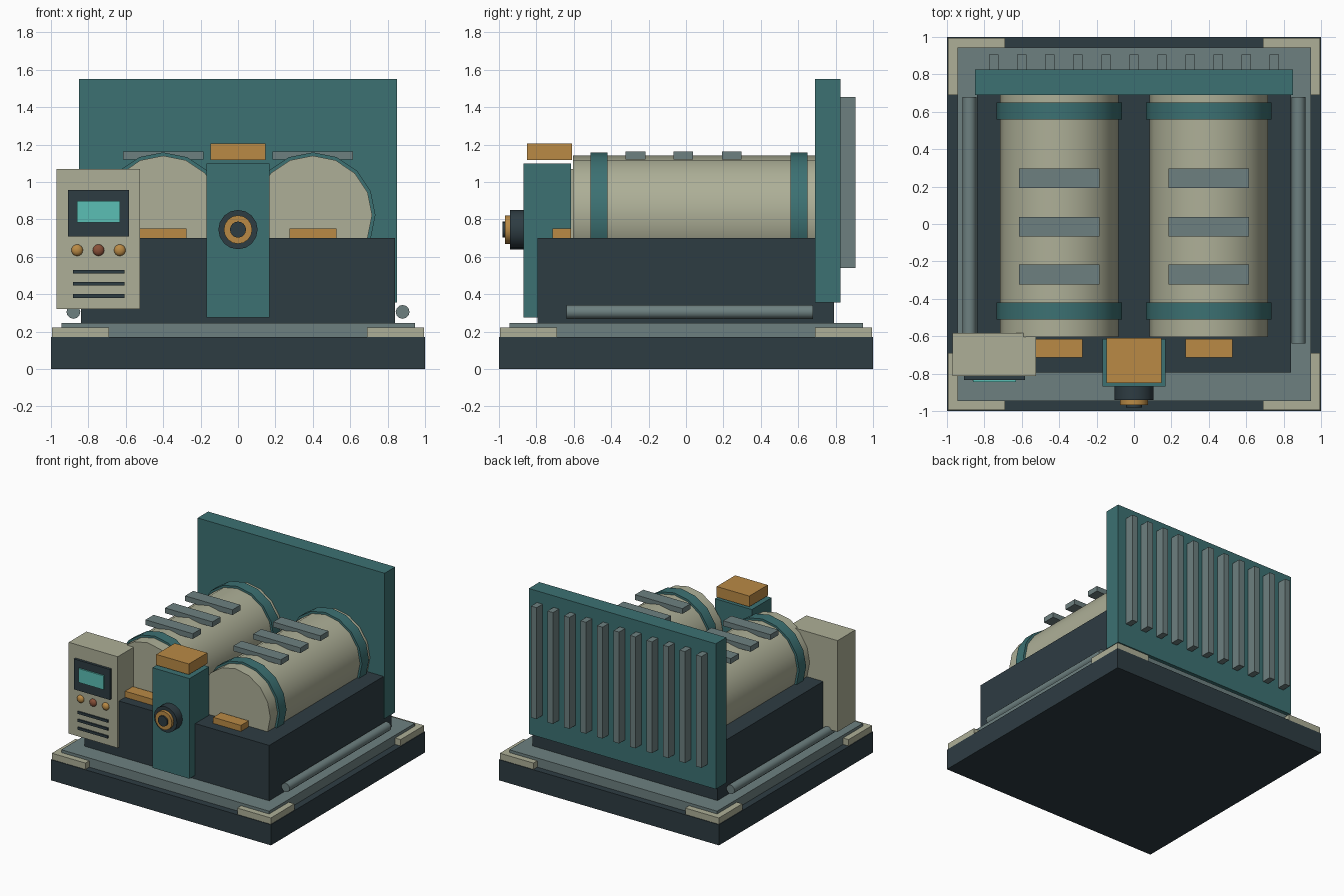
import bpy
from math import pi, radians

if "Cube" in bpy.data.objects:
    bpy.data.objects.remove(bpy.data.objects["Cube"])


def material(name, rgb):
    m = bpy.data.materials.new(name)
    m.diffuse_color = (*rgb, 1)
    m.use_nodes = True
    m.node_tree.nodes["Principled BSDF"].inputs["Base Color"].default_value = m.diffuse_color
    return m


DARK = material("dark_slate", (0.027, 0.045, 0.055))
TEAL = material("teal", (0.045, 0.165, 0.17))
CREAM = material("cream", (0.42, 0.43, 0.31))
GREY = material("blue_grey", (0.153, 0.216, 0.216))
ORANGE = material("orange", (0.49, 0.255, 0.06))
SCREEN = material("screen_cyan", (0.105, 0.52, 0.46))
RUST = material("rust", (0.25, 0.08, 0.04))


def box(name, mat, x, y, z):
    """Box from (min, max) ranges on each axis."""
    c = [(a + b) / 2 for a, b in (x, y, z)]
    bpy.ops.mesh.primitive_cube_add(size=1, location=c)
    ob = bpy.context.object
    ob.name = name
    ob.scale = [b - a for a, b in (x, y, z)]
    bpy.ops.object.transform_apply(location=False, rotation=False, scale=True)
    ob.data.materials.append(mat)
    return ob


def cyl_y(name, mat, x, z, r, y, sides=16):
    """Smooth cylinder lying along y, with a vertex at the top."""
    bpy.ops.mesh.primitive_cylinder_add(
        vertices=sides, radius=r, depth=y[1] - y[0],
        location=(x, (y[0] + y[1]) / 2, z), rotation=(pi / 2, 0, 0))
    ob = bpy.context.object
    ob.name = name
    ob.data.materials.append(mat)
    bpy.ops.object.shade_smooth_by_angle(angle=radians(35))
    return ob


def span(a, b, s):
    return (a, b) if s > 0 else (-b, -a)


# Base, deck plate and corner pads
box("base", DARK, (-1, 1), (-1, 1), (0, 0.17))
box("deck_plate", GREY, (-0.945, 0.945), (-0.945, 0.945), (0.17, 0.245))
for sx in (-1, 1):
    for sy in (-1, 1):
        box("corner_pad", CREAM, span(0.69, 0.995, sx), span(0.69, 0.995, sy), (0.17, 0.222))

# Main housing and rear radiator panel
box("housing", DARK, (-0.84, 0.84), (-0.795, 0.79), (0.245, 0.70))
box("rear_panel", TEAL, (-0.85, 0.85), (0.69, 0.827), (0.355, 1.55))
for i in range(11):
    x = -0.75 + 0.15 * i
    box("radiator_fin", GREY, (x - 0.025, x + 0.025), (0.82, 0.905), (0.54, 1.455))

# Twin tanks with bands, top straps, front steps and side pipes
for s in (-1, 1):
    cx = 0.4 * s
    cyl_y("tank", CREAM, cx, 0.823, 0.317, (-0.605, 0.70))
    for y in (-0.465, 0.605):
        cyl_y("tank_band", TEAL, cx, 0.823, 0.335, (y - 0.045, y + 0.045))
    for y in (-0.27, -0.015, 0.245):
        box("tank_strap", GREY, (cx - 0.215, cx + 0.215), (y - 0.053, y + 0.053), (1.12, 1.163))
    box("front_step", ORANGE, span(0.275, 0.527, s), (-0.715, -0.615), (0.695, 0.75))
    cyl_y("side_pipe", GREY, 0.88 * s, 0.305, 0.037, (-0.64, 0.68), 12)

# Centre column with cap and valve
box("column", TEAL, (-0.168, 0.168), (-0.87, -0.615), (0.275, 1.098))
box("column_cap", ORANGE, (-0.148, 0.148), (-0.85, -0.61), (1.117, 1.205))
cyl_y("valve_body", DARK, 0, 0.745, 0.105, (-0.942, -0.865))
cyl_y("valve_ring", ORANGE, 0, 0.745, 0.076, (-0.967, -0.935))
cyl_y("valve_core", DARK, 0, 0.745, 0.043, (-0.98, -0.96))

# Control box with screen, buttons and slots
box("control_box", CREAM, (-0.97, -0.525), (-0.812, -0.582), (0.32, 1.07))
box("screen_bezel", DARK, (-0.908, -0.582), (-0.833, -0.808), (0.708, 0.958))
box("screen", SCREEN, (-0.86, -0.632), (-0.845, -0.828), (0.783, 0.897))
for x, mat in ((-0.86, ORANGE), (-0.746, RUST), (-0.632, ORANGE)):
    bpy.ops.mesh.primitive_uv_sphere_add(segments=16, ring_count=8, radius=0.031,
                                         location=(x, -0.814, 0.635))
    ob = bpy.context.object
    ob.name = "button"
    ob.scale.y = 0.7
    ob.data.materials.append(mat)
    bpy.ops.object.shade_smooth()
for z in (0.39, 0.455, 0.52):
    box("vent_slot", DARK, (-0.883, -0.608), (-0.823, -0.808), (z - 0.01, z + 0.01))
